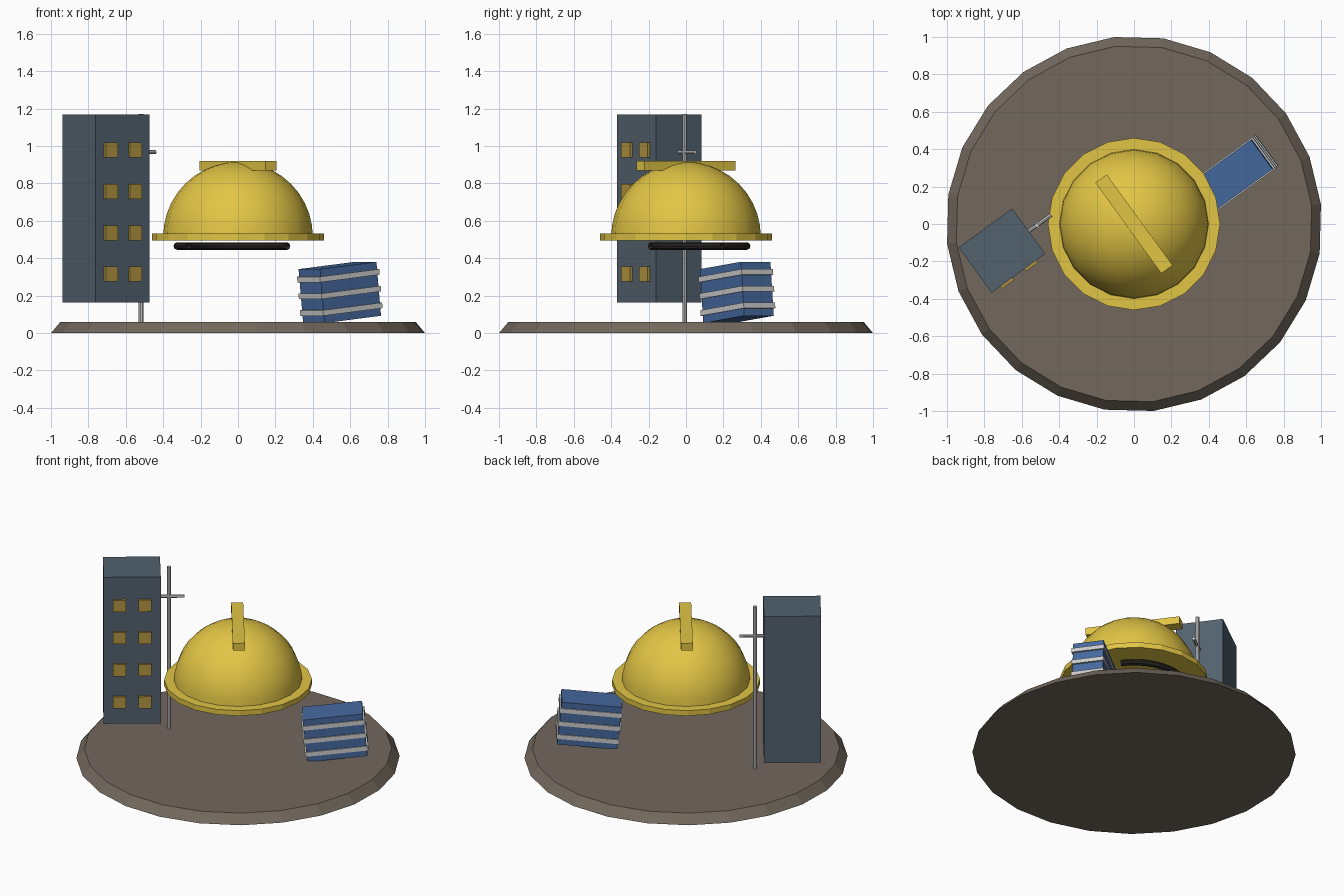
import bpy, bmesh
from math import sin, cos, pi, radians
from mathutils import Matrix, Vector

if "Cube" in bpy.data.objects:
    bpy.data.objects.remove(bpy.data.objects["Cube"])

# The whole scene is laid out square, then turned about z
TURN = Matrix.Rotation(radians(36), 4, 'Z')


def material(name, rgb):
    m = bpy.data.materials.new(name)
    m.diffuse_color = (*rgb, 1)
    m.use_nodes = True
    m.node_tree.nodes["Principled BSDF"].inputs["Base Color"].default_value = m.diffuse_color
    return m


EARTH = material("earth", (0.17, 0.14, 0.11))
YELLOW = material("yellow", (0.76, 0.56, 0.06))
SLATE = material("slate", (0.085, 0.12, 0.155))
WINDOW = material("window", (0.45, 0.30, 0.05))
BLUE = material("blue", (0.06, 0.14, 0.34))
DARK = material("dark", (0.02, 0.018, 0.015))


def finish(name, bm, mat, matrix, smooth=False):
    mesh = bpy.data.meshes.new(name)
    bm.to_mesh(mesh)
    bm.free()
    ob = bpy.data.objects.new(name, mesh)
    bpy.context.collection.objects.link(ob)
    ob.matrix_world = TURN @ matrix
    if mat:
        mesh.materials.append(mat)
    if smooth:
        bpy.ops.object.select_all(action='DESELECT')
        ob.select_set(True)
        bpy.context.view_layer.objects.active = ob
        bpy.ops.object.shade_smooth_by_angle(angle=radians(35))
    return ob


def box(name, size, loc, mat=None, parent=Matrix()):
    bm = bmesh.new()
    bmesh.ops.create_cube(bm, size=1)
    bmesh.ops.scale(bm, vec=size, verts=bm.verts)
    return finish(name, bm, mat, parent @ Matrix.Translation(loc))


def cylinder(name, r1, r2, h, sides, loc, mat=None, rot=Matrix(), smooth=False):
    bm = bmesh.new()
    bmesh.ops.create_cone(bm, cap_ends=True, segments=sides,
                          radius1=r1, radius2=r2, depth=h)
    return finish(name, bm, mat, Matrix.Translation(loc) @ rot, smooth)


# Ground disc
cylinder("ground_disc", 1.005, 0.955, 0.06, 24, (0, 0, 0.03), EARTH)

# Helmet: half-sphere shell, brim and ridge
bm = bmesh.new()
profile = [bm.verts.new((0.4 * cos(i * pi / 20), 0, 0.4 * sin(i * pi / 20)))
           for i in range(11)]
edges = [bm.edges.new(p) for p in zip(profile, profile[1:])]
bmesh.ops.spin(bm, geom=profile + edges, cent=(0, 0, 0), axis=(0, 0, 1),
               angle=2 * pi, steps=20)
bmesh.ops.remove_doubles(bm, verts=bm.verts, dist=1e-4)
bmesh.ops.recalc_face_normals(bm, faces=bm.faces)
finish("helmet_dome", bm, YELLOW, Matrix.Translation((0, 0, 0.515)), True)
cylinder("helmet_brim", 0.46, 0.46, 0.036, 20, (0, 0, 0.514), YELLOW)
box("helmet_ridge", (0.075, 0.60, 0.05), (0, 0, 0.895), YELLOW)

# Chin strap: half ring lying under the brim
bm = bmesh.new()
ring = [bm.verts.new((0.325 + 0.02 * cos(a), 0, 0.02 * sin(a)))
        for a in (i * pi / 4 for i in range(8))]
edges = [bm.edges.new((ring[i], ring[(i + 1) % 8])) for i in range(8)]
bmesh.ops.spin(bm, geom=ring + edges, cent=(0, 0, 0), axis=(0, 0, 1),
               angle=pi, steps=20)
bmesh.ops.recalc_face_normals(bm, faces=bm.faces)
finish("chin_strap", bm, DARK, Matrix.Translation((0, 0, 0.465)), True)

# Tower block with two columns of windows
box("tower", (0.355, 0.30, 1.005), (-0.655, 0.30, 0.667), SLATE)
for row in range(4):
    for side in (-1, 1):
        box("tower_window", (0.08, 0.03, 0.08),
            (-0.655 + side * 0.08, 0.15, 0.315 + row * 0.221), WINDOW)

# Utility pole with cross arm
cylinder("pole", 0.013, 0.013, 1.11, 8, (-0.424, 0.30, 0.615), smooth=True)
cylinder("pole_arm", 0.011, 0.011, 0.19, 8, (-0.424, 0.30, 0.967),
         rot=Matrix.Rotation(pi / 2, 4, 'Y'), smooth=True)

# Tilted crate with three bands
tilt = Matrix.Translation((0.60, -0.10, 0.217)) @ Matrix.Rotation(radians(-6), 4, 'Y')
box("crate", (0.375, 0.195, 0.29), (0, 0, 0), BLUE, tilt)
for i in (-1, 0, 1):
    box("crate_band", (0.395, 0.208, 0.03), (0, 0, i * 0.09), None, tilt)
